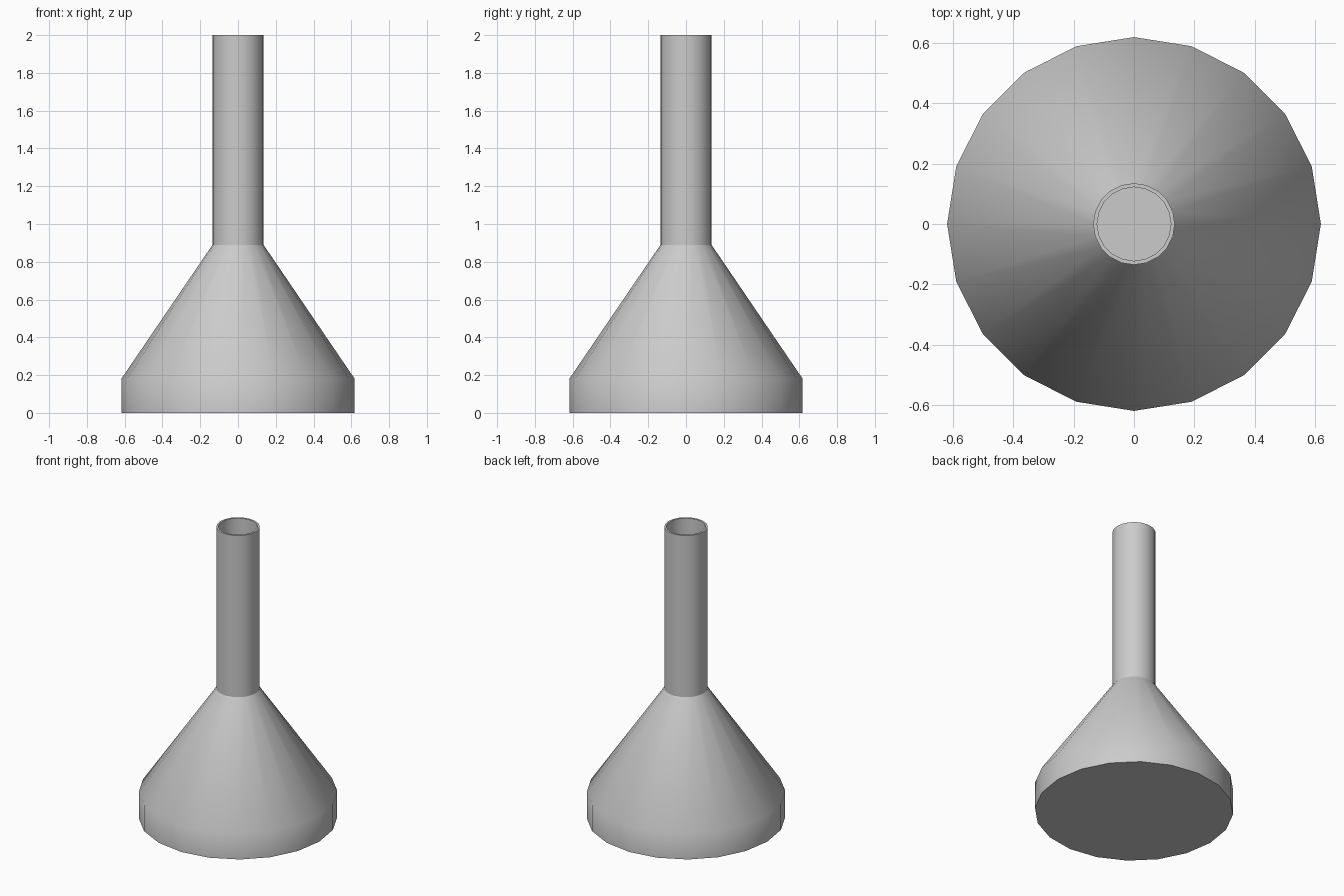
import bpy, bmesh, math

if "Cube" in bpy.data.objects:
    bpy.data.objects.remove(bpy.data.objects["Cube"])

SIDES = 20
WALL = 0.013


def lathe(name, profile, smooth_angle):
    """Revolve (radius, z) points around z; a zero radius closes the end."""
    bm = bmesh.new()
    verts = [bm.verts.new((r, 0, z)) for r, z in profile]
    edges = [bm.edges.new(pair) for pair in zip(verts, verts[1:])]
    bmesh.ops.spin(bm, geom=verts + edges, cent=(0, 0, 0), axis=(0, 0, 1),
                   angle=math.tau, steps=SIDES, use_duplicate=False)
    bmesh.ops.remove_doubles(bm, verts=bm.verts[:], dist=1e-4)
    bmesh.ops.recalc_face_normals(bm, faces=bm.faces[:])
    mesh = bpy.data.meshes.new(name)
    bm.to_mesh(mesh)
    bm.free()
    obj = bpy.data.objects.new(name, mesh)
    bpy.context.collection.objects.link(obj)
    bpy.ops.object.select_all(action='DESELECT')
    obj.select_set(True)
    bpy.context.view_layer.objects.active = obj
    bpy.ops.object.shade_smooth_by_angle(angle=math.radians(smooth_angle))
    return obj


R_BASE, R_NECK = 0.618, 0.135
Z_SHOULDER, Z_NECK, Z_TOP = 0.18, 0.89, 2.0

# Hollow conical vessel with a short straight foot and a flat floor
lathe("flask_body", [
    (0, 0), (R_BASE, 0), (R_BASE, Z_SHOULDER), (R_NECK, Z_NECK),
    (R_NECK - WALL, Z_NECK), (R_BASE - WALL, Z_SHOULDER),
    (R_BASE - WALL, WALL), (0, WALL)], 40)

# Open straight neck tube
lathe("flask_neck", [
    (R_NECK, Z_NECK), (R_NECK, Z_TOP),
    (R_NECK - WALL, Z_TOP), (R_NECK - WALL, Z_NECK), (R_NECK, Z_NECK)], 30)
